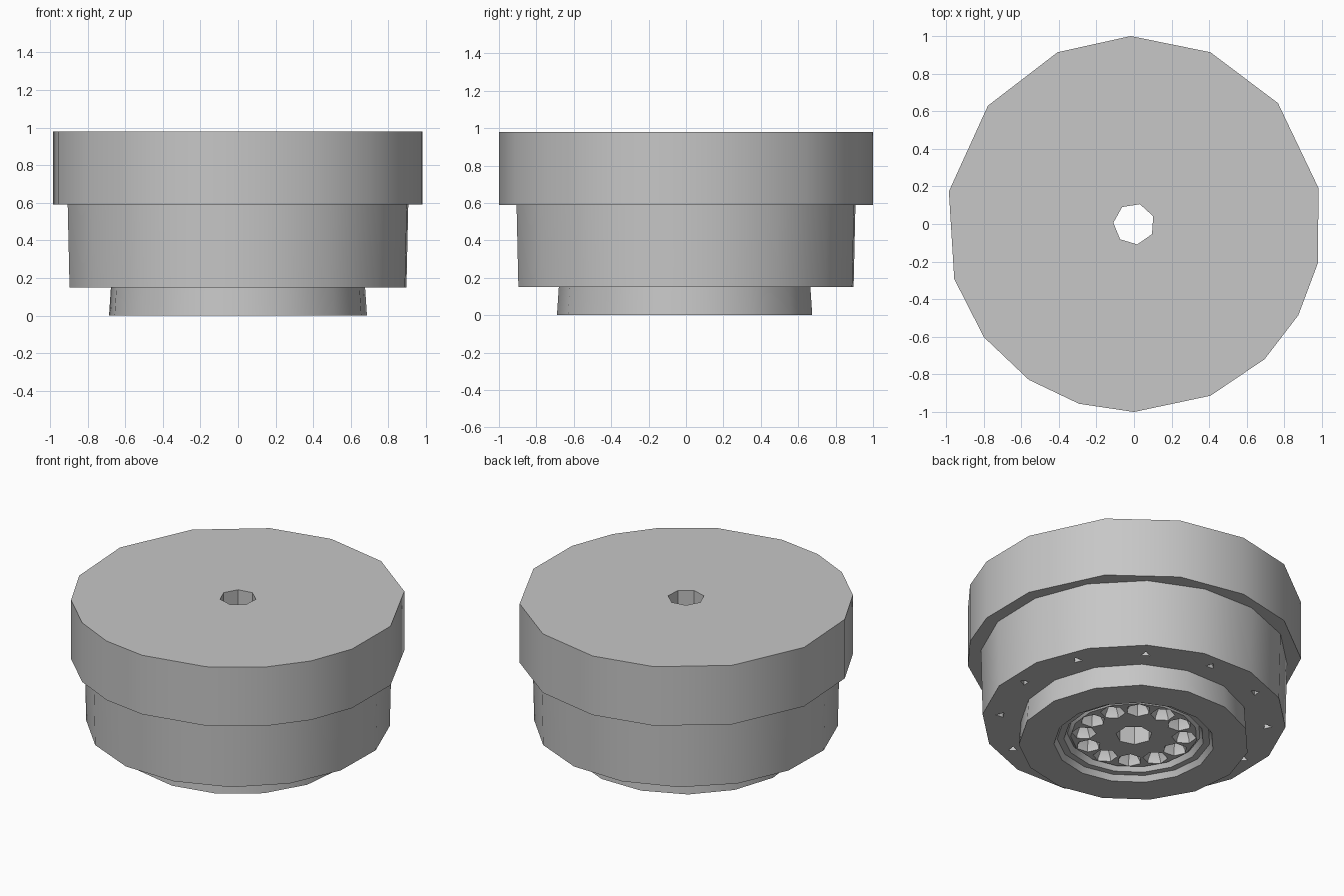
import bpy, bmesh
from math import radians, cos, sin

cube = bpy.data.objects.get("Cube")
if cube:
    bpy.data.objects.remove(cube, do_unlink=True)

GREY = 0.57
grey = bpy.data.materials.new("light_grey")
grey.use_nodes = True
grey.diffuse_color = (GREY, GREY, GREY, 1)
grey.node_tree.nodes["Principled BSDF"].inputs["Base Color"].default_value = (GREY, GREY, GREY, 1)


def regular(sides, phase=0):
    return [phase + 360 * i / sides for i in range(sides)]


def lathe(bm, angles, profile, centre=(0, 0)):
    """Turn a (radius, height) profile into a closed solid with flat end caps."""
    rings = [[bm.verts.new((centre[0] + r * cos(radians(a)),
                            centre[1] + r * sin(radians(a)), z)) for a in angles]
             for r, z in profile]
    n = len(angles)
    for low, high in zip(rings, rings[1:]):
        for i in range(n):
            j = (i + 1) % n
            bm.faces.new((low[i], low[j], high[j], high[i]))
    bm.faces.new(rings[0])
    bm.faces.new(rings[-1])


def finish(name, bm):
    bmesh.ops.recalc_face_normals(bm, faces=bm.faces)
    mesh = bpy.data.meshes.new(name)
    bm.to_mesh(mesh)
    bm.free()
    mesh.materials.append(grey)
    obj = bpy.data.objects.new(name, mesh)
    bpy.context.collection.objects.link(obj)
    return obj


def part(name, angles, profile):
    bm = bmesh.new()
    lathe(bm, angles, profile)
    return finish(name, bm)


def hole_circle(name, count, phase, distance, sides, profile):
    """A ring of cutters spread evenly about the axis."""
    bm = bmesh.new()
    for a in regular(count, phase):
        centre = (distance * cos(radians(a)), distance * sin(radians(a)))
        lathe(bm, regular(sides, a), profile, centre)
    obj = finish(name, bm)
    obj.hide_render = True
    return obj


def cut(obj, *cutters):
    for cutter in cutters:
        mod = obj.modifiers.new("cut", "BOOLEAN")
        mod.operation = "DIFFERENCE"
        mod.solver = "EXACT"
        mod.object = cutter
    bpy.context.view_layer.update()
    graph = bpy.context.evaluated_depsgraph_get()
    mesh = bpy.data.meshes.new_from_object(obj.evaluated_get(graph))
    obj.modifiers.clear()
    obj.data = mesh


# Three stacked drums; the widest one has uneven facets
rim = [11, 40, 66, 91, 114, 141, 170, 197, 217, 236, 253, 270, 294, 314, 331, 348]
upper_drum = part("upper_drum", rim, [(1.0, 0.59), (1.0, 0.98)])
middle_drum = part("middle_drum", regular(16, 10), [(0.91, 0.15), (0.92, 0.59)])

# Lower hub with a stepped recess in its underside
lower_hub = part("lower_hub", regular(15, 6),
                 [(0.38, 0.05), (0.40, 0.07), (0.42, 0.035), (0.46, 0.035),
                  (0.48, 0.0), (0.69, 0.0), (0.68, 0.15)])

# Cutters: central bore, flange bolt holes, output face holes
bore = hole_circle("bore_cutter", 1, 22, 0, 7, [(0.11, -0.2), (0.11, 1.2)])
flange_holes = hole_circle("flange_hole_cutter", 12, 25, 0.80, 3,
                           [(0.032, 0.1), (0.032, 0.16), (0.015, 0.22)])
face_holes = hole_circle("face_hole_cutter", 12, 25, 0.30, 6,
                         [(0.074, 0.0), (0.074, 0.07), (0.04, 0.12)])

cut(upper_drum, bore)
cut(middle_drum, bore, flange_holes)
cut(lower_hub, bore, face_holes)

for cutter in (bore, flange_holes, face_holes):
    bpy.data.objects.remove(cutter, do_unlink=True)

# Smooth sides, crisp rims
bpy.ops.object.select_all(action="DESELECT")
for obj in (upper_drum, middle_drum, lower_hub):
    obj.select_set(True)
bpy.context.view_layer.objects.active = upper_drum
bpy.ops.object.shade_smooth_by_angle(angle=radians(38))
